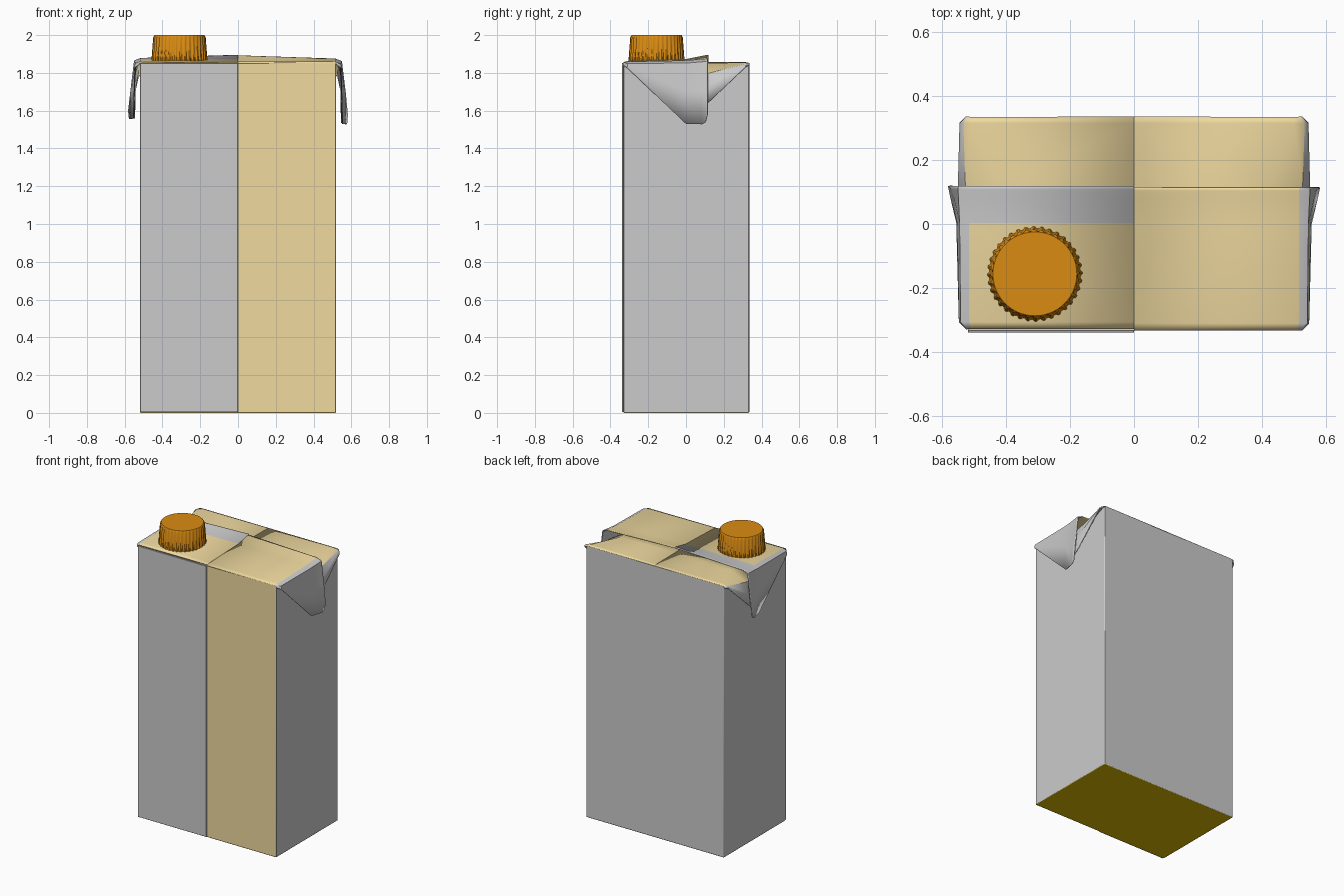
import bpy, bmesh, math

if "Cube" in bpy.data.objects:
    bpy.data.objects.remove(bpy.data.objects["Cube"])


def material(name, color):
    m = bpy.data.materials.new(name)
    m.diffuse_color = (*color, 1)
    m.use_nodes = True
    m.node_tree.nodes["Principled BSDF"].inputs["Base Color"].default_value = m.diffuse_color
    return m


GREY = material("grey_card", (0.8, 0.8, 0.8))
TAN = material("tan_card", (0.87, 0.70, 0.35))
YELLOW = material("yellow_base", (0.70, 0.49, 0.0))
ORANGE = material("orange_plastic", (0.70, 0.26, 0.006))


def finish(bm, name, mats, angle=30):
    bmesh.ops.recalc_face_normals(bm, faces=bm.faces[:])
    me = bpy.data.meshes.new(name)
    bm.to_mesh(me)
    bm.free()
    for m in mats:
        me.materials.append(m)
    ob = bpy.data.objects.new(name, me)
    bpy.context.collection.objects.link(ob)
    bpy.ops.object.select_all(action='DESELECT')
    ob.select_set(True)
    bpy.context.view_layer.objects.active = ob
    bpy.ops.object.shade_smooth_by_angle(angle=math.radians(angle))
    return ob


def box(name, lo, hi, mat):
    bm = bmesh.new()
    bmesh.ops.create_cube(bm, size=1)
    for v in bm.verts:
        v.co = [(a + b) / 2 + c * (b - a) for a, b, c in zip(lo, hi, v.co)]
    bmesh.ops.bevel(bm, geom=bm.edges[:], offset=0.0015, segments=1, affect='EDGES')
    return finish(bm, name, [mat])


def sheet(name, side, rows, front_tan_rows, dy=0.0, dz=0.0, tan_cols=1, lift=0.0):
    """Folded card: each row is (y, [(x, z), ...]) running from the middle out and down the side."""
    bm = bmesh.new()
    grid = []
    for y, pts in rows:
        low = max(0.0, (1.70 - 1.53))
        grid.append([bm.verts.new((side * x, y + dy,
                     z + dz + lift * max(0, (1.70 - z) / low))) for x, z in pts])
    for r in range(len(grid) - 1):
        for c in range(len(grid[0]) - 1):
            f = bm.faces.new((grid[r][c], grid[r][c + 1], grid[r + 1][c + 1], grid[r + 1][c]))
            f.material_index = 1 if c < tan_cols and r < front_tan_rows else 0
    ob = finish(bm, name, [GREY, TAN], 40)
    mod = ob.modifiers.new("card", 'SOLIDIFY')
    mod.thickness = 0.006
    mod.offset = 0
    return ob


# carton walls: side outline notched under the folded ears, open at the top
bm = bmesh.new()
outline = [(-0.335, 0), (0.335, 0), (0.335, 1.85), (0.06, 1.74), (-0.335, 1.85)]
L = [bm.verts.new((-0.52, y, z)) for y, z in outline]
R = [bm.verts.new((0.52, y, z)) for y, z in outline]
bm.faces.new(L)
bm.faces.new(R)
for i, mi in ((0, 1), (1, 0), (4, 2)):
    j = (i + 1) % 5
    bm.faces.new((L[i], L[j], R[j], R[i])).material_index = mi
for v in bm.verts:
    if v.co.y < 0:
        v.co.y = -0.332
body = finish(bm, "carton_walls", [GREY, YELLOW, TAN])
bev = body.modifiers.new("soft_edges", 'BEVEL')
bev.width = 0.005
bev.segments = 2
bev.limit_method = 'ANGLE'

# overlapping grey half of the front
box("front_overlap_panel", (-0.519, -0.340, 0.004), (0.0, -0.331, 1.852), GREY)

# front half of the top, running into the seam fin and the ear flaps
front = [
    (-0.332, [(0, 1.852), (0.51, 1.850), (0.520, 1.848), (0.523, 1.845), (0.523, 1.840)]),
    (-0.310, [(0, 1.858), (0.515, 1.856), (0.540, 1.848), (0.545, 1.835), (0.545, 1.825)]),
    (0.000, [(0, 1.868), (0.515, 1.863), (0.543, 1.850), (0.550, 1.700), (0.553, 1.530)]),
    (0.085, [(0, 1.885), (0.515, 1.870), (0.547, 1.857), (0.562, 1.700), (0.573, 1.528)]),
    (0.105, [(0, 1.889), (0.515, 1.872), (0.548, 1.859), (0.566, 1.700), (0.577, 1.540)]),
    (0.115, [(0, 1.890), (0.515, 1.873), (0.548, 1.860), (0.567, 1.700), (0.579, 1.580)]),
]
sheet("top_front_right", 1, front, 9)
sheet("top_front_left", -1, front, 2, dy=0.004, dz=0.003, lift=0.025)

# back half of the top, sinking under the fin at its ends
back = [
    (0.335, [(0, 1.850), (0.50, 1.850), (0.520, 1.848), (0.523, 1.845), (0.523, 1.840)]),
    (0.315, [(0, 1.854), (0.50, 1.853), (0.532, 1.846), (0.543, 1.838), (0.543, 1.830)]),
    (0.115, [(0, 1.856), (0.42, 1.848), (0.525, 1.795), (0.548, 1.720), (0.545, 1.640)]),
    (0.000, [(0, 1.862), (0.42, 1.850), (0.530, 1.780), (0.546, 1.700), (0.549, 1.535)]),
]
for side, label in ((1, "right"), (-1, "left")):
    sheet("top_back_" + label, side, back, 9, tan_cols=2, lift=0.025 if side < 0 else 0)

# ribbed screw cap
bm = bmesh.new()
n, cx, cy = 144, -0.31, -0.156
rings = []
for r, z, rib in ((0.149, 1.858, 0.006), (0.139, 1.988, 0.005), (0.133, 1.998, 0), (0.131, 2.0, 0)):
    ring = []
    for i in range(n):
        a = 2 * math.pi * i / n
        q = r - (rib if i % 4 in (2, 3) else 0)
        ring.append(bm.verts.new((cx + q * math.cos(a), cy + q * math.sin(a), z)))
    rings.append(ring)
for a, b in zip(rings, rings[1:]):
    for i in range(n):
        bm.faces.new((a[i], a[(i + 1) % n], b[(i + 1) % n], b[i]))
bm.faces.new(rings[0])
bm.faces.new(rings[-1])
finish(bm, "screw_cap", [ORANGE])
